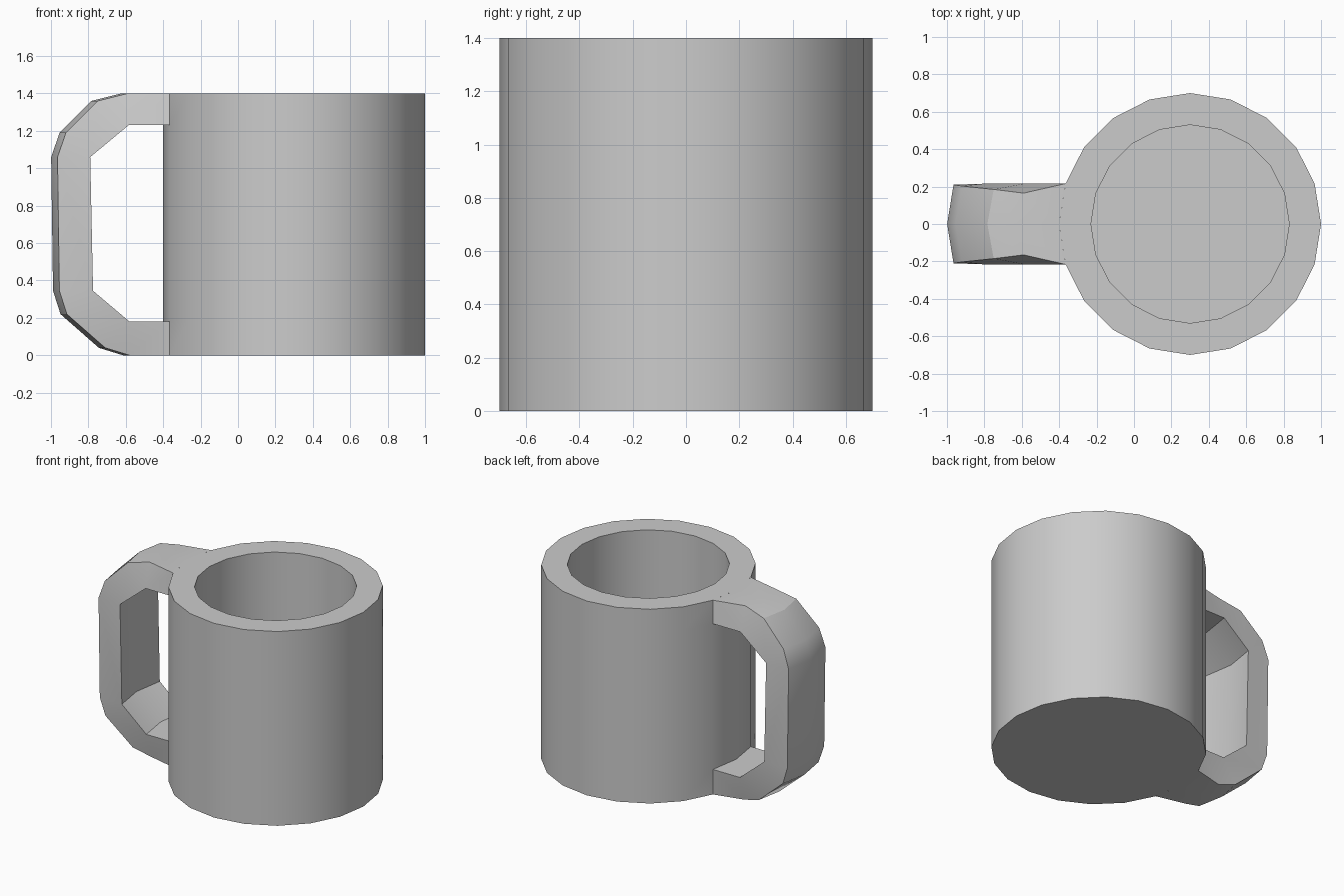
import bpy, bmesh, math

if "Cube" in bpy.data.objects:
    bpy.data.objects.remove(bpy.data.objects["Cube"])

SIDES, CX = 20, 0.3


def finish(name, bm):
    bmesh.ops.recalc_face_normals(bm, faces=bm.faces)
    mesh = bpy.data.meshes.new(name)
    bm.to_mesh(mesh)
    bm.free()
    obj = bpy.data.objects.new(name, mesh)
    bpy.context.collection.objects.link(obj)
    bpy.ops.object.select_all(action='DESELECT')
    obj.select_set(True)
    bpy.context.view_layer.objects.active = obj
    bpy.ops.object.shade_smooth_by_angle(angle=math.radians(30))


# Mug body: outer wall, rim, inner wall and floor, left open where the handle joins
bm = bmesh.new()
rings = []
for r, z in [(0.7, 0), (0.7, 0.18), (0.7, 1.23), (0.7, 1.4), (0.53, 1.4), (0.53, 0.18)]:
    rings.append([bm.verts.new((CX + r * math.cos(2 * math.pi * i / SIDES),
                                r * math.sin(2 * math.pi * i / SIDES), z))
                  for i in range(SIDES)])
for k in range(len(rings) - 1):
    for i in range(SIDES):
        if k in (0, 2) and i in (9, 10):
            continue
        j = (i + 1) % SIDES
        bm.faces.new((rings[k][i], rings[k][j], rings[k + 1][j], rings[k + 1][i]))
bm.faces.new(rings[0])
bm.faces.new(rings[-1])
finish("mug_body", bm)

# Handle: side profile (x, z, half width), with a ridge along the middle
outer = [(-0.366, 1.4, 0.216), (-0.59, 1.4, 0.165), (-0.75, 1.36, 0.185),
         (-0.92, 1.19, 0.203), (-0.965, 1.06, 0.21), (-0.955, 0.345, 0.21),
         (-0.915, 0.22, 0.203), (-0.71, 0.04, 0.185), (-0.58, 0, 0.165),
         (-0.366, 0, 0.216)]
inner = [(-0.366, 1.23, 0.216), (-0.585, 1.23, 0.216), (-0.79, 1.06, 0.216),
         (-0.775, 0.345, 0.216), (-0.58, 0.18, 0.216), (-0.366, 0.18, 0.216)]
match = [0, 1, 1, 2, 2, 3, 3, 4, 4, 5]    # inner point facing each outer point
RIDGE = 0.034

bm = bmesh.new()


def rows(profile):
    return [[bm.verts.new((x - (RIDGE if s == 0 else 0), s * w, z)) for x, z, w in profile]
            for s in (-1, 0, 1)]


out_rows, in_rows = rows(outer), rows(inner)
for strip in (out_rows, in_rows):
    for a, b in zip(strip, strip[1:]):
        for j in range(len(a) - 1):
            bm.faces.new((a[j], a[j + 1], b[j + 1], b[j]))
for o, n in ((out_rows[0], in_rows[0]), (out_rows[2], in_rows[2])):
    for j in range(len(o) - 1):
        loop = [o[j], o[j + 1], n[match[j + 1]], n[match[j]]]
        bm.faces.new(list(dict.fromkeys(loop)))
finish("handle", bm)
